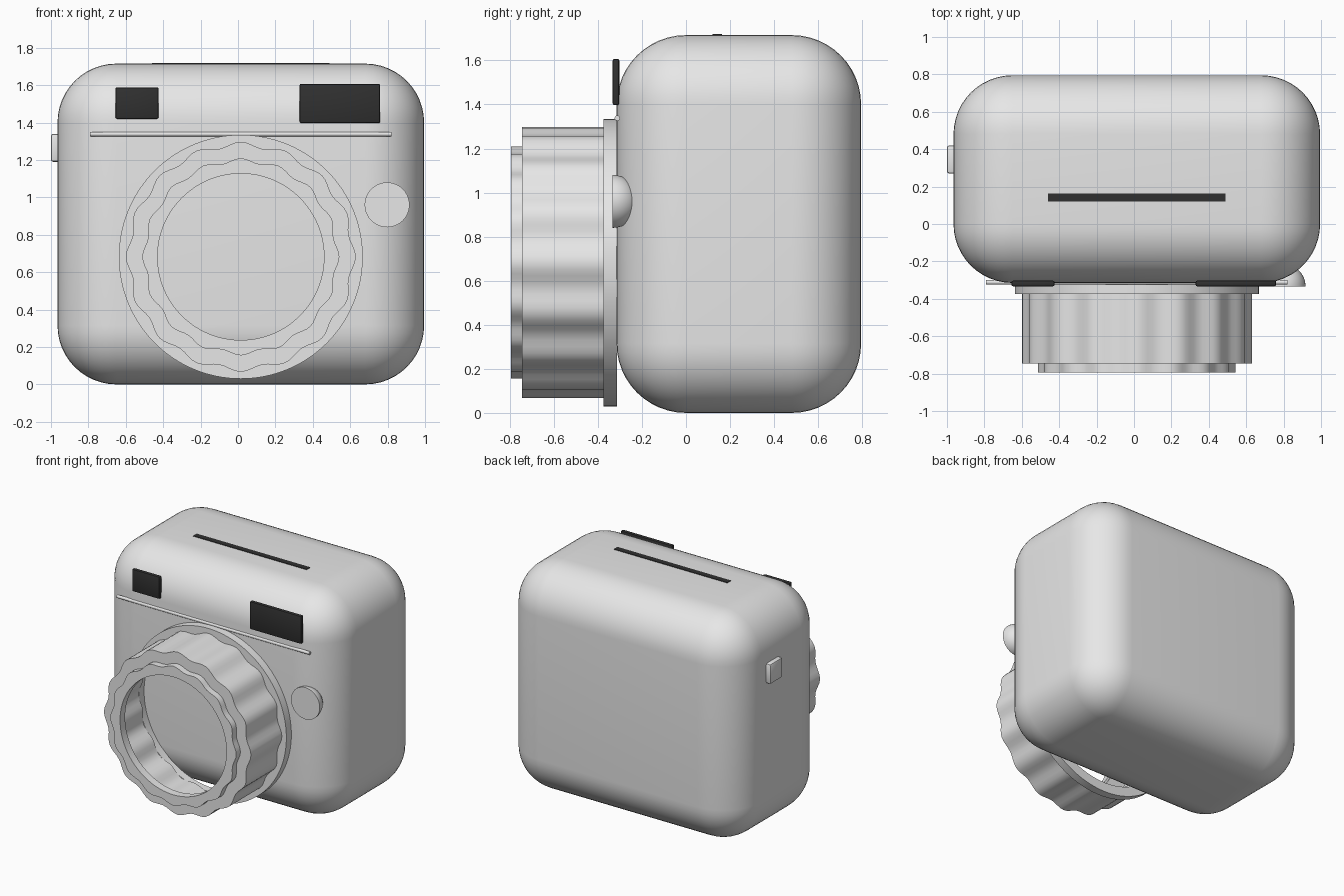
import bpy, bmesh, math
from mathutils import Matrix

default = bpy.data.objects.get("Cube")
if default:
    bpy.data.objects.remove(default, do_unlink=True)


def material(name, value):
    m = bpy.data.materials.new(name)
    m.use_nodes = True
    colour = (value, value, value, 1)
    m.diffuse_color = colour
    m.node_tree.nodes["Principled BSDF"].inputs["Base Color"].default_value = colour
    return m


GREY = material("light_grey", 0.8)
DARK = material("charcoal", 0.03)
CX, LENS_Z = 0.015, 0.682


def finish(name, bm, mat, angle=30):
    bmesh.ops.recalc_face_normals(bm, faces=bm.faces)
    mesh = bpy.data.meshes.new(name)
    bm.to_mesh(mesh)
    bm.free()
    mesh.materials.append(mat)
    ob = bpy.data.objects.new(name, mesh)
    bpy.context.collection.objects.link(ob)
    bpy.ops.object.select_all(action="DESELECT")
    ob.select_set(True)
    bpy.context.view_layer.objects.active = ob
    bpy.ops.object.shade_smooth_by_angle(angle=math.radians(angle))
    return ob


def box(name, x, y, z, mat, radius=0, segments=2):
    """Box given by its (low, high) limits, with rounded edges."""
    bm = bmesh.new()
    bmesh.ops.create_cube(bm, size=1)
    for v in bm.verts:
        v.co = [(lo + hi) / 2 + c * (hi - lo) for c, (lo, hi) in zip(v.co, (x, y, z))]
    if radius:
        bmesh.ops.bevel(bm, geom=bm.edges[:], offset=radius, segments=segments,
                        profile=0.5, affect="EDGES")
    return finish(name, bm, mat)


def ring(name, outer, inner, front, back, outer_wave=0, inner_wave=0, lobes=16, steps=8):
    """Hollow ring around the lens axis; the wave sets the depth of the grip scallops."""
    bm = bmesh.new()
    n = lobes * steps
    loops = []
    for r, wave, y in ((outer, outer_wave, front), (outer, outer_wave, back),
                       (inner, inner_wave, back), (inner, inner_wave, front)):
        loop = []
        for i in range(n):
            a = 2 * math.pi * i / n
            rr = r - wave * (1 - math.cos(lobes * a)) / 2
            loop.append(bm.verts.new((CX + rr * math.sin(a), y, LENS_Z + rr * math.cos(a))))
        loops.append(loop)
    for k in range(4):
        a, b = loops[k], loops[(k + 1) % 4]
        for i in range(n):
            j = (i + 1) % n
            bm.faces.new((a[i], a[j], b[j], b[i]))
    return finish(name, bm, GREY)


# Rounded body
box("body", (-0.965, 0.995), (-0.315, 0.795), (0, 1.715), GREY, 0.315, 12)

# Hollow lens barrel
ring("lens_flange", 0.652, 0.58, -0.375, -0.313)
ring("lens_grip", 0.615, 0.585, -0.745, -0.375, 0.027, 0.027)
ring("lens_grip_front", 0.615, 0.46, -0.745, -0.73, 0.027)
ring("lens_rim", 0.527, 0.445, -0.795, -0.735, 0.022)

# Viewfinder and flash windows
box("viewfinder_window", (-0.655, -0.425), (-0.333, -0.303), (1.42, 1.588), DARK, 0.008)
box("flash_window", (0.33, 0.76), (-0.333, -0.303), (1.397, 1.607), DARK, 0.008)

# Slot on top and button on the side
box("top_slot", (-0.46, 0.49), (0.12, 0.163), (1.705, 1.719), DARK)
box("side_button", (-1.0, -0.94), (0.27, 0.42), (1.19, 1.34), GREY, 0.012)

# Thin trim bar across the front
bm = bmesh.new()
bmesh.ops.create_cone(bm, cap_ends=True, segments=16, radius1=0.012, radius2=0.012, depth=1.61,
                      matrix=Matrix.Translation((CX, -0.312, 1.338)) @ Matrix.Rotation(math.pi / 2, 4, "Y"))
finish("trim_bar", bm, GREY)

# Shutter button: a half ball with its flat side to the front
bm = bmesh.new()
bmesh.ops.create_uvsphere(bm, u_segments=40, v_segments=20, radius=0.12)
cut = bmesh.ops.bisect_plane(bm, geom=bm.verts[:] + bm.edges[:] + bm.faces[:],
                             plane_co=(0, 0, 0), plane_no=(0, -1, 0), clear_outer=True)
bmesh.ops.holes_fill(bm, edges=[e for e in bm.edges if e.is_boundary])
bmesh.ops.translate(bm, verts=bm.verts, vec=(0.797, -0.333, 0.96))
finish("shutter_button", bm, GREY)
